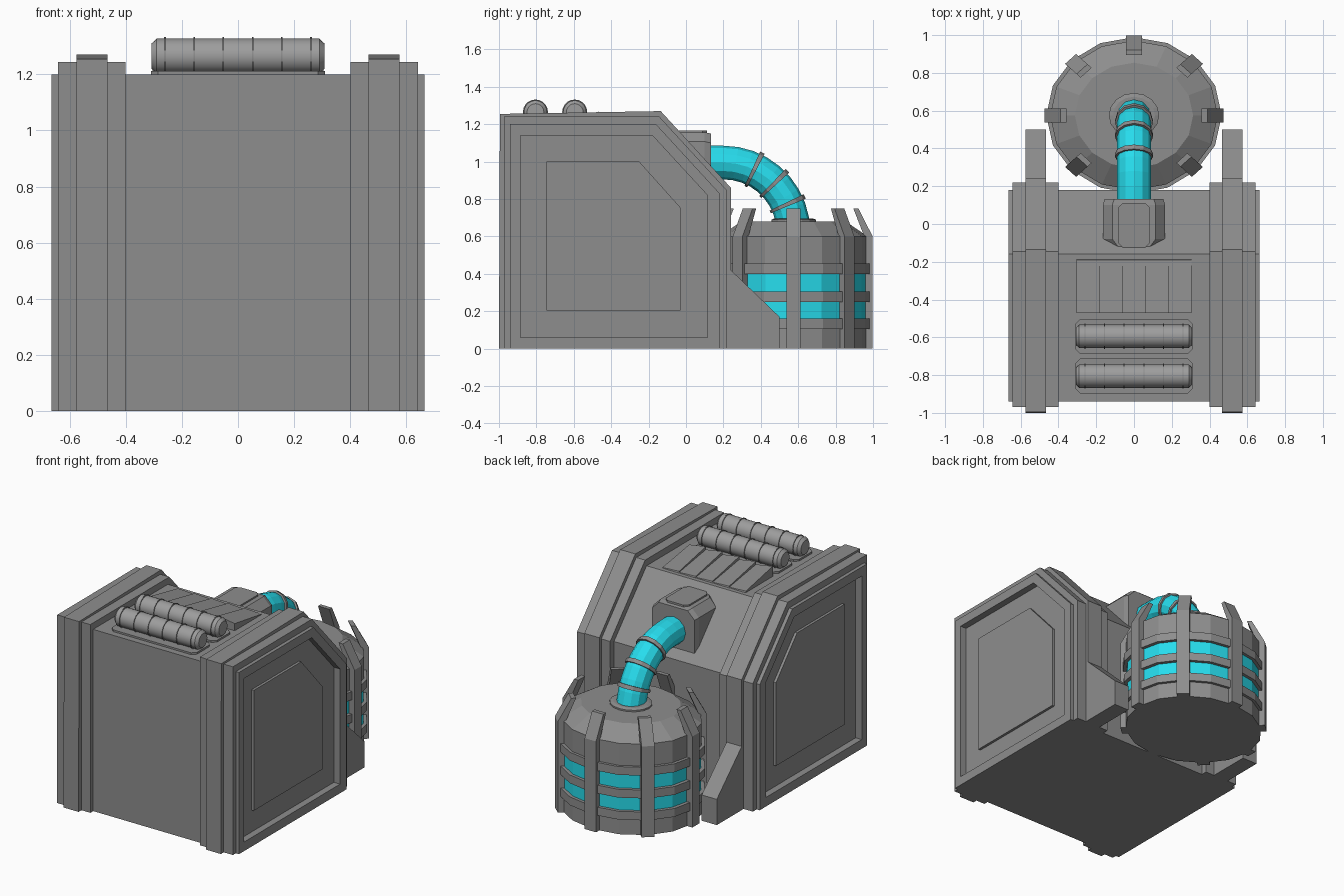
import bpy, bmesh
from math import sin, cos, pi, radians
from mathutils import Matrix, Vector

if "Cube" in bpy.data.objects:
    bpy.data.objects.remove(bpy.data.objects["Cube"])


def material(name, *rgb):
    m = bpy.data.materials.new(name)
    m.diffuse_color = (*rgb, 1)
    m.use_nodes = True
    m.node_tree.nodes["Principled BSDF"].inputs["Base Color"].default_value = m.diffuse_color
    return m


cyan = material("cyan", 0.02, 0.72, 0.85)
grey = material("dark_grey", 0.27, 0.27, 0.27)
light = material("mid_grey", 0.34, 0.34, 0.34)


def finish(name, bm, mat=None, matrix=None):
    if matrix is not None:
        bm.transform(matrix)
    bmesh.ops.recalc_face_normals(bm, faces=bm.faces)
    me = bpy.data.meshes.new(name)
    bm.to_mesh(me)
    bm.free()
    ob = bpy.data.objects.new(name, me)
    bpy.context.collection.objects.link(ob)
    me.materials.append(mat or grey)
    return ob


def skin(name, loops, mat=None, matrix=None, closed=False):
    """Join a list of equal-length point loops into a solid."""
    bm = bmesh.new()
    rows = [[bm.verts.new(p) for p in loop] for loop in loops]
    n = len(rows[0])
    pairs = list(zip(rows, rows[1:])) + ([(rows[-1], rows[0])] if closed else [])
    for a, b in pairs:
        for i in range(n):
            j = (i + 1) % n
            bm.faces.new((a[i], a[j], b[j], b[i]))
    if not closed:
        bm.faces.new(rows[0])
        bm.faces.new(rows[-1])
    return finish(name, bm, mat, matrix)


def prism(name, yz, x0, x1):
    return skin(name, [[(x, y, z) for y, z in yz] for x in (x0, x1)])


def frame(name, outer, inner, x0, x1):
    return skin(name, [[(x, y, z) for y, z in p] for p, x in
                       ((outer, x0), (outer, x1), (inner, x1), (inner, x0))], closed=True)


def lathe(name, rz, sides, mat=None, matrix=None, closed=False):
    return skin(name, [[(r * cos(2 * pi * i / sides), r * sin(2 * pi * i / sides), z)
                        for i in range(sides)] for r, z in rz], mat, matrix, closed)


def plate(name, w, y0, y1, z0, z1, c):
    """Flat plate with its four corners cut off."""
    pts = [(-w, y0 + c), (-w + c, y0), (w - c, y0), (w, y0 + c),
           (w, y1 - c), (w - c, y1), (-w + c, y1), (-w, y1 - c)]
    return skin(name, [[(x, y, z) for x, y in pts] for z in (z0, z1)])


# Housing
body = [(-0.94, 0), (-0.94, 1.2), (-0.16, 1.2), (0.18, 0.83), (0.18, 0)]
prism("housing", body, -0.62, 0.62)

# Side frames, ribs and panels
collar = [(-0.97, 0), (-0.97, 1.243), (-0.145, 1.243), (0.22, 0.845), (0.22, 0)]
hole = [(-0.885, 0.06), (-0.885, 1.14), (-0.18, 1.14), (0.115, 0.82), (0.115, 0.06)]
inset = [(-0.745, 0.205), (-0.745, 1.0), (-0.25, 1.0), (-0.03, 0.755), (-0.03, 0.205)]
rib = [(-1, 0), (-0.995, 1.255), (-0.135, 1.27), (0.24, 0.86), (0.24, 0.42),
       (0.5, 0.17), (0.5, 0)]
for s, side in ((1, "right"), (-1, "left")):
    frame(side + "_collar", collar, hole, s * 0.40, s * 0.642)
    frame(side + "_outer_rim", body, hole, s * 0.60, s * 0.665)
    prism(side + "_buttress_rib", rib, s * 0.465, s * 0.575)
    prism(side + "_inset_panel", inset, s * 0.61, s * 0.637)

# Roof cylinders on base plates
for k, y in enumerate((-0.805, -0.595)):
    plate(f"roof_plate_{k}", 0.31, y - 0.092, y + 0.092, 1.19, 1.212, 0.025)
    m = Matrix.Translation((0, y, 1.265)) @ Matrix.Rotation(pi / 2, 4, 'Y')
    tube = lathe(f"roof_cylinder_{k}", [(0.045, -0.308), (0.062, -0.29),
                                        (0.062, 0.29), (0.045, 0.308)], 20, light, m)
    tube.data.shade_smooth()
    tube.data.set_sharp_from_angle(angle=radians(30))
    for i in range(6):
        c = -0.26 + 0.104 * i
        band = lathe(f"cylinder_band_{k}_{i}", [(0.067, c - 0.003), (0.067, c + 0.003)],
                     20, grey, m)
        band.data.shade_smooth()
        band.data.set_sharp_from_angle(angle=radians(30))

# Roof vent: five slightly tilted wedge blades
for i in range(5):
    a, b = -0.305 + 0.122 * i, -0.305 + 0.122 * (i + 1)
    skin(f"vent_blade_{i}", [
        [(x, -0.47, 1.18), (x, -0.47, 1.255 + h), (x, -0.19, 1.206 + h / 3), (x, -0.18, 1.18)]
        for x, h in ((a, 0.012), (b, -0.008))])

# Pipe socket on the slope, with a thin cap
skin("pipe_socket", [
    [(-w, y, 0.83), (-w, y, t - 0.05), (0.05 - w, y, t), (w - 0.05, y, t),
     (w, y, t - 0.05), (w, y, 0.83)]
    for y, w, t in ((-0.12, 0.135, 1.155), (-0.08, 0.165, 1.157),
                    (0.1, 0.165, 1.157), (0.133, 0.155, 1.15))])
plate("socket_cap", 0.085, -0.125, 0.112, 1.13, 1.167, 0.025)


# Curved pipe with clamps
def bend(angle):
    a = radians(angle)
    return Vector((0, 0.2 + 0.375 * cos(a), 0.62 + 0.375 * sin(a)))


def pipe_ring(center, angle, r, sides=12):
    out = Vector((0, cos(radians(angle)), sin(radians(angle))))
    return [center + r * (cos(2 * pi * i / sides) * out +
                          sin(2 * pi * i / sides) * Vector((1, 0, 0))) for i in range(sides)]


skin("pipe", [pipe_ring(Vector((0, 0.08, 0.995)), 90, 0.09)] +
     [pipe_ring(bend(a), a, 0.09) for a in range(90, -1, -10)], cyan)
for i, a in enumerate((64, 44, 24)):
    skin(f"pipe_clamp_{i}", [pipe_ring(bend(a + d), a + d, 0.101) for d in (1.6, -1.6)])

# Tank: oval, 16 sided
T = Matrix.Translation((0, 0.575, 0)) @ Matrix.Diagonal((1.01, 0.9, 1, 1))
lathe("tank_base", [(0.44, 0), (0.44, 0.16)], 16, None, T)
lathe("tank_glass", [(0.437, 0.15), (0.437, 0.41)], 16, cyan, T)
lathe("tank_top", [(0.44, 0.4), (0.44, 0.6), (0.31, 0.68)], 16, None, T)
lathe("tank_flange", [(0.132, 0.67), (0.132, 0.69), (0.11, 0.697)], 16, None, T)
for i, z in enumerate((0.105, 0.25, 0.4)):
    lathe(f"tank_band_{i}", [(0.42, z), (0.46, z), (0.46, z + 0.055), (0.42, z + 0.055)],
          16, None, T, closed=True)

# Tank claws
claw = [(0.42, 0), (0.47, 0), (0.47, 0.6), (0.385, 0.75), (0.355, 0.75), (0.42, 0.6)]
for i in range(8):
    skin(f"tank_claw_{i}", [[(r, w, z) for r, z in claw] for w in (-0.041, 0.041)],
         None, T @ Matrix.Rotation(i * pi / 4, 4, 'Z'))
